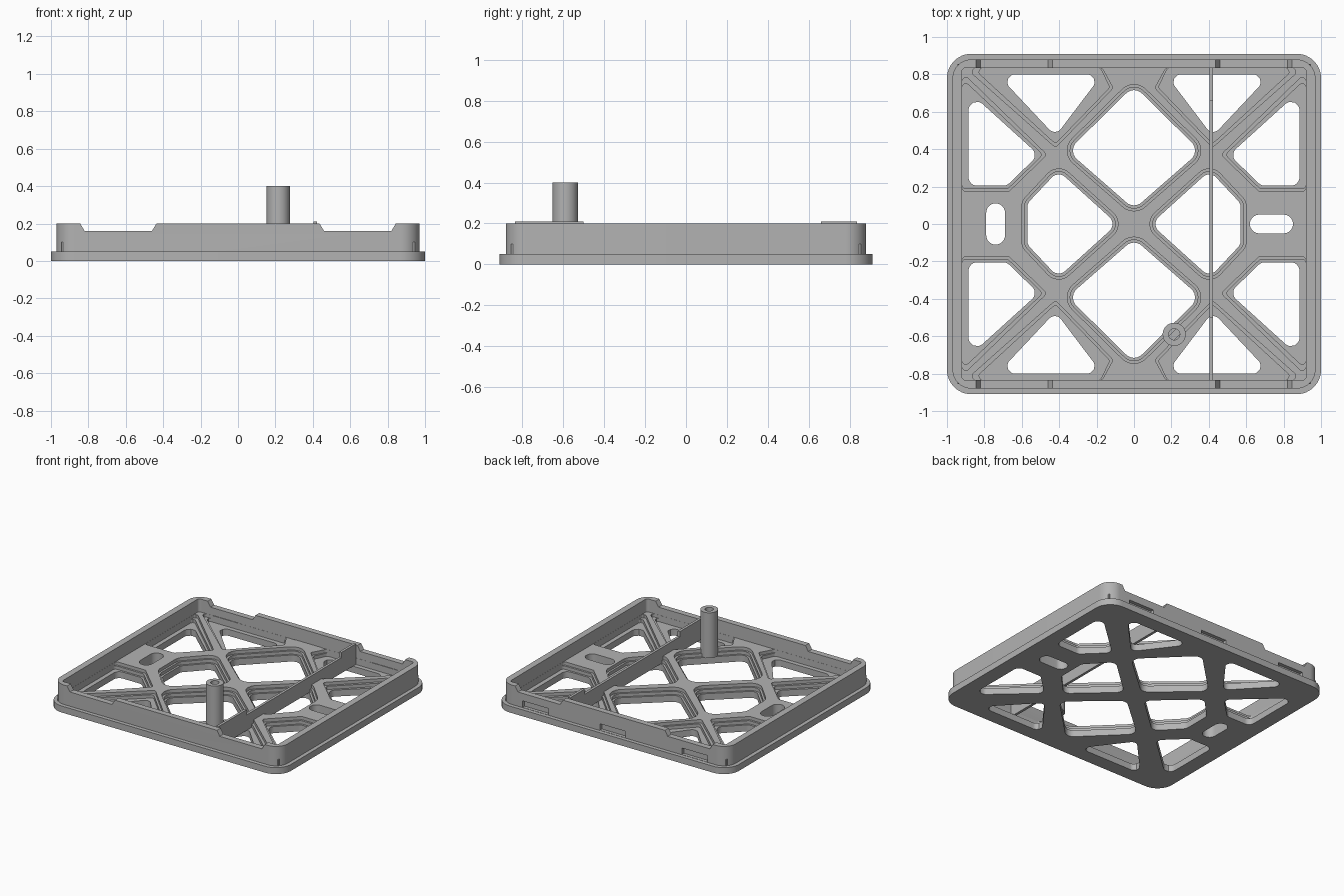
import bpy, bmesh, math
from mathutils import Vector

if "Cube" in bpy.data.objects:
    bpy.data.objects.remove(bpy.data.objects["Cube"], do_unlink=True)

grey = bpy.data.materials.new("plain_grey")
grey.use_nodes = True
grey.diffuse_color = (0.45, 0.45, 0.45, 1)
grey.node_tree.nodes["Principled BSDF"].inputs["Base Color"].default_value = grey.diffuse_color


def rounded(pts, r, steps=6):
    """Polygon with every corner replaced by an arc."""
    out, n = [], len(pts)
    for i in range(n):
        p = Vector(pts[i])
        u = (Vector(pts[i - 1]) - p).normalized()
        v = (Vector(pts[(i + 1) % n]) - p).normalized()
        half = math.acos(max(-1, min(1, u.dot(v)))) / 2
        c = p + (u + v).normalized() * r / math.sin(half)
        t = r / math.tan(half)
        a, b = p + u * t - c, p + v * t - c
        out += [c + a.lerp(b, k / steps).normalized() * r for k in range(steps + 1)]
    return out


def grown(pts, d):
    """Polygon with every edge moved outward by d."""
    n = len(pts)
    area = sum(pts[i - 1][0] * pts[i][1] - pts[i][0] * pts[i - 1][1] for i in range(n))
    s, out = math.copysign(1, area), []
    for i in range(n):
        p = Vector(pts[i])
        e1 = (p - Vector(pts[i - 1])).normalized()
        e2 = (Vector(pts[(i + 1) % n]) - p).normalized()
        n1, n2 = Vector((e1.y, -e1.x)) * s, Vector((e2.y, -e2.x)) * s
        out.append(p + (n1 + n2) * d / (1 + n1.dot(n2)))
    return out


def rect(x, y, cx=0, cy=0):
    return [(cx - x, cy - y), (cx + x, cy - y), (cx + x, cy + y), (cx - x, cy + y)]


def flip(pts, sx, sy):
    return [(p[0] * sx, p[1] * sy) for p in pts]


def slab(name, loops, z0, z1):
    """Extruded flat shape; inner loops become holes."""
    cu = bpy.data.curves.new(name, "CURVE")
    cu.dimensions, cu.fill_mode, cu.extrude = "2D", "BOTH", (z1 - z0) / 2
    for loop in loops:
        sp = cu.splines.new("POLY")
        sp.points.add(len(loop) - 1)
        for q, p in zip(sp.points, loop):
            q.co = (p[0], p[1], 0, 1)
        sp.use_cyclic_u = True
    ob = bpy.data.objects.new(name, cu)
    bpy.context.collection.objects.link(ob)
    ob.location.z = (z0 + z1) / 2
    bpy.ops.object.select_all(action="DESELECT")
    ob.select_set(True)
    bpy.context.view_layer.objects.active = ob
    bpy.ops.object.convert(target="MESH")
    ob = bpy.context.object
    bm = bmesh.new()
    bm.from_mesh(ob.data)
    bmesh.ops.remove_doubles(bm, verts=bm.verts, dist=1e-5)
    bmesh.ops.recalc_face_normals(bm, faces=bm.faces)
    bm.to_mesh(ob.data)
    bm.free()
    ob.data.materials.clear()
    ob.data.materials.append(grey)
    bpy.ops.object.shade_smooth_by_angle(angle=math.radians(30))
    return ob


def upright(name, pts, y0, y1):
    """Prism from an x-z profile running along y."""
    bm = bmesh.new()
    f = bm.faces.new([bm.verts.new((x, y0, z)) for x, z in pts])
    g = bmesh.ops.extrude_face_region(bm, geom=[f])["geom"]
    bmesh.ops.translate(bm, vec=(0, y1 - y0, 0), verts=[v for v in g if isinstance(v, bmesh.types.BMVert)])
    bmesh.ops.recalc_face_normals(bm, faces=bm.faces)
    me = bpy.data.meshes.new(name)
    bm.to_mesh(me)
    bm.free()
    me.materials.append(grey)
    ob = bpy.data.objects.new(name, me)
    bpy.context.collection.objects.link(ob)
    return ob


def cut(target, cutter):
    cutter.hide_render = True
    m = target.modifiers.new("cut", "BOOLEAN")
    m.operation, m.solver, m.object = "DIFFERENCE", "EXACT", cutter
    bpy.context.view_layer.objects.active = target
    bpy.ops.object.modifier_apply(modifier=m.name)
    bpy.data.objects.remove(cutter, do_unlink=True)


# Lattice openings for one quarter, mirrored to the rest
diamond = [(0, .08), (.355, .39), (0, .74), (-.355, .39)]
middle = [(.09, 0), (.405, .285), (.57, .11), (.57, -.11), (.405, -.285)]
side = [(.885, .71), (.51, .37), (.68, .205), (.885, .205)]
triangle = [(.73, .8), (.17, .8), (.42, .47)]
side_recess = [(.919, .742), (.51, .37), (.68, .205), (.919, .205)]
triangle_recess = [(.86, .834), (.42, .43), (.13, .73), (.18, .834)]
slots = [rounded(rect(.05, .11, -.74, 0), .049), rounded(rect(.115, .05, .735, 0), .049)]


def openings(side_pts, tri_pts, d, tri_d, r_side, r_tri):
    loops = list(slots)
    limit = lambda pts: [(min(p[0], .919), min(p[1], .834)) for p in pts]
    for s in (1, -1):
        loops.append(flip(rounded(grown(diamond, d), .06 + d), 1, s))
        loops.append(flip(rounded(grown(middle, d), .05 + d), s, 1))
        for t in (1, -1):
            loops.append(flip(rounded(limit(grown(side_pts, d)), r_side), s, t))
            loops.append(flip(rounded(limit(grown(tri_pts, tri_d)), r_tri), s, t))
    return loops


# Base plate and the two stepped layers of the ribs
slab("base_plate", [rounded(rect(1, .91), .13, 10)] + openings(side, triangle, 0, 0, .045, .04), 0, .05)
core = rect(.945, .855)
slab("rib_lower_step", [core] + openings(side_recess, triangle_recess, .015, 0, .02, .02), .05, .075)
slab("rib_upper_step", [core] + openings(side_recess, triangle_recess, .03, .015, .02, .02), .075, .1)

# Rim wall with lowered stretches and three latch slots at the back
wall = slab("rim_wall", [rounded(rect(.97, .88), .1, 10), rounded(rect(.92, .835), .02)], .05, .2)
for s in (1, -1):
    notch = [(s * .46, .16), (s * .82, .16), (s * .85, .21), (s * .43, .21)]
    cut(wall, upright("notch_cutter", notch, -1, 1))
for x in (-.69, .01, .67):
    cut(wall, upright("slot_cutter", rect(.11, .025, x, .077), .8, 1))

# Thin divider, taller at both ends
upright("divider", rect(.01, .06, .413, .11), -.836, .836)
upright("divider_front_end", rect(.01, .08, .413, .13), -.836, -.5)
upright("divider_back_end", rect(.01, .08, .413, .13), .66, .836)

# Hollow post
ring = lambda r: [(.215 + r * math.cos(a * math.tau / 32), -.59 + r * math.sin(a * math.tau / 32)) for a in range(32)]
slab("post", [ring(.062), ring(.03)], .05, .4)
